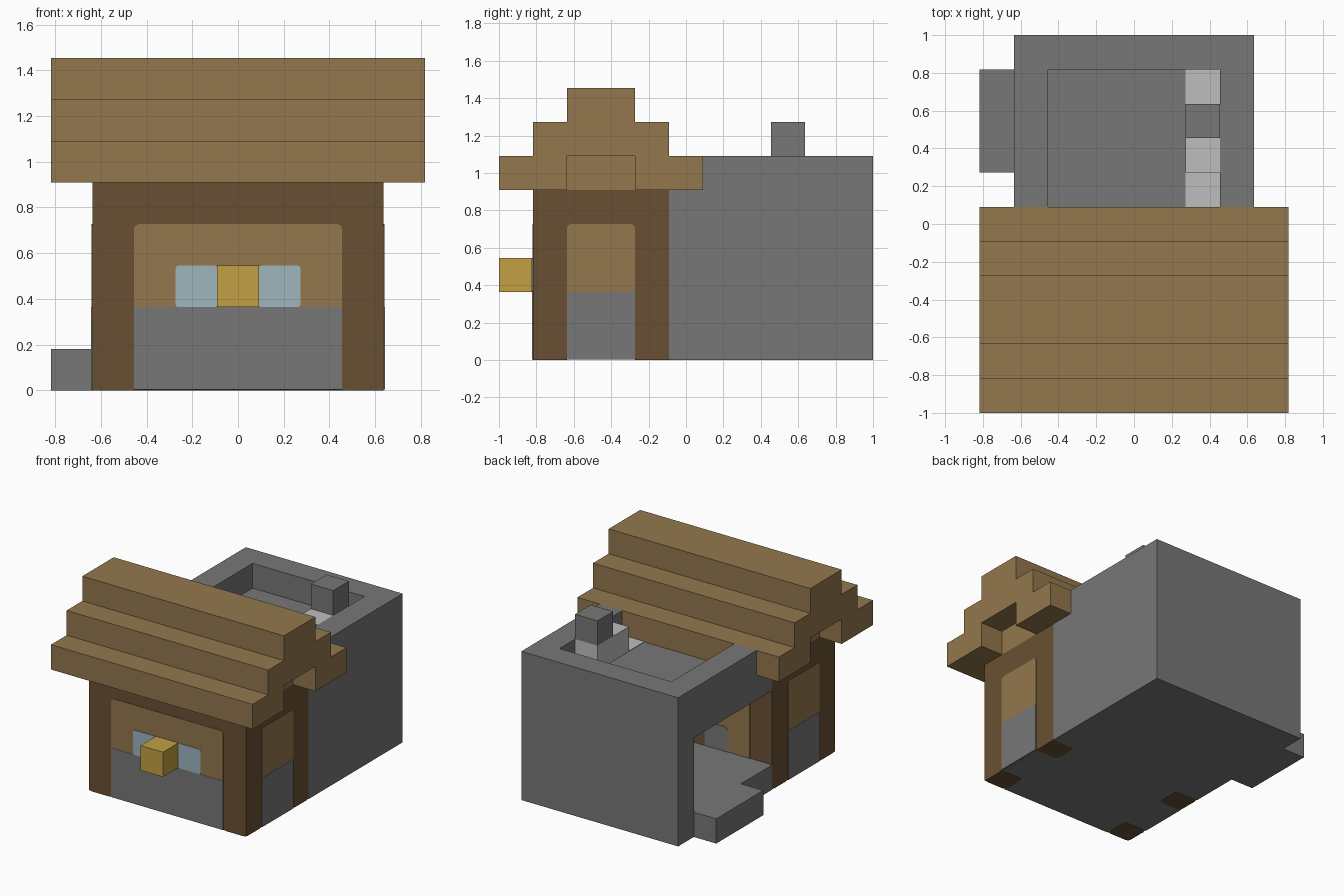
import bpy
import bmesh
from mathutils import Vector

U = 2 / 11      # one building block
T = 0.02        # thickness of painted plates, in blocks

if "Cube" in bpy.data.objects:
    bpy.data.objects.remove(bpy.data.objects["Cube"])


def material(name, rgb):
    linear = [((c / 255 + 0.055) / 1.055) ** 2.4 for c in rgb] + [1]
    mat = bpy.data.materials.new(name)
    mat.use_nodes = True
    mat.diffuse_color = linear
    bsdf = mat.node_tree.nodes["Principled BSDF"]
    bsdf.inputs["Base Color"].default_value = linear
    bsdf.inputs["Roughness"].default_value = 0.9
    return mat


STONE = material("stone grey", (119, 119, 119))
PALE = material("pale stone", (190, 190, 190))
PLANK = material("plank brown", (147, 119, 77))
LOG = material("dark log brown", (105, 80, 50))
GLASS = material("pale blue glass", (157, 182, 190))
GOLD = material("lantern gold", (194, 160, 68))


def box(name, mat, x, y, z, round_axis=None, radius=0.12):
    """Box from ranges in blocks; round_axis rounds the edges along that axis."""
    bm = bmesh.new()
    bmesh.ops.create_cube(bm, size=1)
    for v in bm.verts:
        v.co = Vector([r[0] + (c + 0.5) * (r[1] - r[0])
                       for c, r in zip(v.co, (x, y, z))]) * U
    if round_axis is not None:
        edges = [e for e in bm.edges
                 if abs((e.verts[0].co - e.verts[1].co).normalized()[round_axis]) > 0.9]
        bmesh.ops.bevel(bm, geom=edges, offset=radius * U, segments=2,
                        profile=0.5, affect='EDGES')
    mesh = bpy.data.meshes.new(name)
    bm.to_mesh(mesh)
    bm.free()
    mesh.materials.append(mat)
    obj = bpy.data.objects.new(name, mesh)
    bpy.context.collection.objects.link(obj)
    return obj


def sides(a, b):
    """A range and its mirror image, with the side names."""
    return (("left", (a, b)), ("right", (-b, -a)))


# Timber house with plank and stone panels
box("timber_house", LOG, (-3.5, 3.5), (-4.5, -0.5), (T, 5))
front = -4.5
box("front_plank_panel", PLANK, (-2.5, 2.5), (front - T, front), (1.6, 4), 1)
box("front_stone_panel", STONE, (-2.5, 2.5), (front - 1.5 * T, front), (T, 2))
for side, xr in sides(0.5, 1.5):
    box(f"{side}_window", GLASS, xr, (front - 2 * T, front), (2, 3), 1, 0.06)
box("front_lantern", GOLD, (-0.5, 0.5), (-5.5, front), (2, 3))
for side, xr in sides(3.5, 3.5 + T):
    box(f"{side}_plank_panel", PLANK, xr, (-3.5, -1.5), (1.6, 4), 0)
for side, xr in sides(3.5, 3.5 + 1.5 * T):
    box(f"{side}_stone_panel", STONE, xr, (-3.5, -1.5), (T, 2))

# Wall between the house and the stone room
box("inner_plank_panel", PLANK, (-2.5, 2.5), (-0.5, -0.5 + T), (1, 4))
box("inner_stone_panel", STONE, (-1.5, -0.5), (-0.5, -0.5 + 2 * T), (0.8, 2), 1)
box("inner_dark_panel", LOG, (-0.5, 0.5), (-0.5, -0.5 + 2 * T), (1, 2))

# Underside of the house with the log ends
box("house_underside", STONE, (-3.49, 3.49), (-4.49, -0.5), (T / 2, 2 * T))
for side, xr in sides(2.5, 3.5):
    for end, yr in (("front", (-4.5, -3.5)), ("back", (-1.5, -0.5))):
        box(f"{side}_{end}_log_end", LOG, xr, yr, (0, T), 2)

# Stepped roof with filled gables
span = (-4.5, 4.5)
box("front_eave", PLANK, span, (-5.5, -3.5), (5, 6))
box("back_eave", PLANK, span, (-1.5, 0.5), (5, 6))
box("middle_roof_step", PLANK, span, (-4.5, -0.5), (6, 7))
box("roof_ridge", PLANK, span, (-3.5, -1.5), (7, 8))
box("gable_fill", PLANK, (-3.5, 3.5), (-3.5, -1.5), (5, 6))

# Stone room, open on one side
box("room_floor", STONE, (-3.5, 3.5), (-0.5, 5.5), (0, 1))
box("entrance_step", STONE, (-4.5, -3.5), (1.5, 4.5), (0, 1))
box("room_back_wall", STONE, (-3.5, 3.5), (4.5, 5.5), (1, 6))
box("room_closed_wall", STONE, (2.5, 3.5), (-0.5, 4.5), (1, 5))
box("room_ceiling", STONE, (-3.5, 2.5), (-0.5, 4.5), (4, 5))
for side, xr in sides(2.5, 3.5):
    box(f"{side}_parapet", STONE, xr, (0.5, 4.5), (5, 6))

# Chimney on the sunken flat roof
box("chimney_base", PALE, (1.5, 2.5), (1.5, 3.5), (5, 6))
box("chimney_top", STONE, (1.5, 2.5), (2.5, 3.5), (6, 7))
for name, yr in (("front", (0.5, 1.5)), ("back", (3.5, 4.5))):
    box(f"{name}_pale_roof_slab", PALE, (1.5, 2.5), yr, (5, 5 + T))
